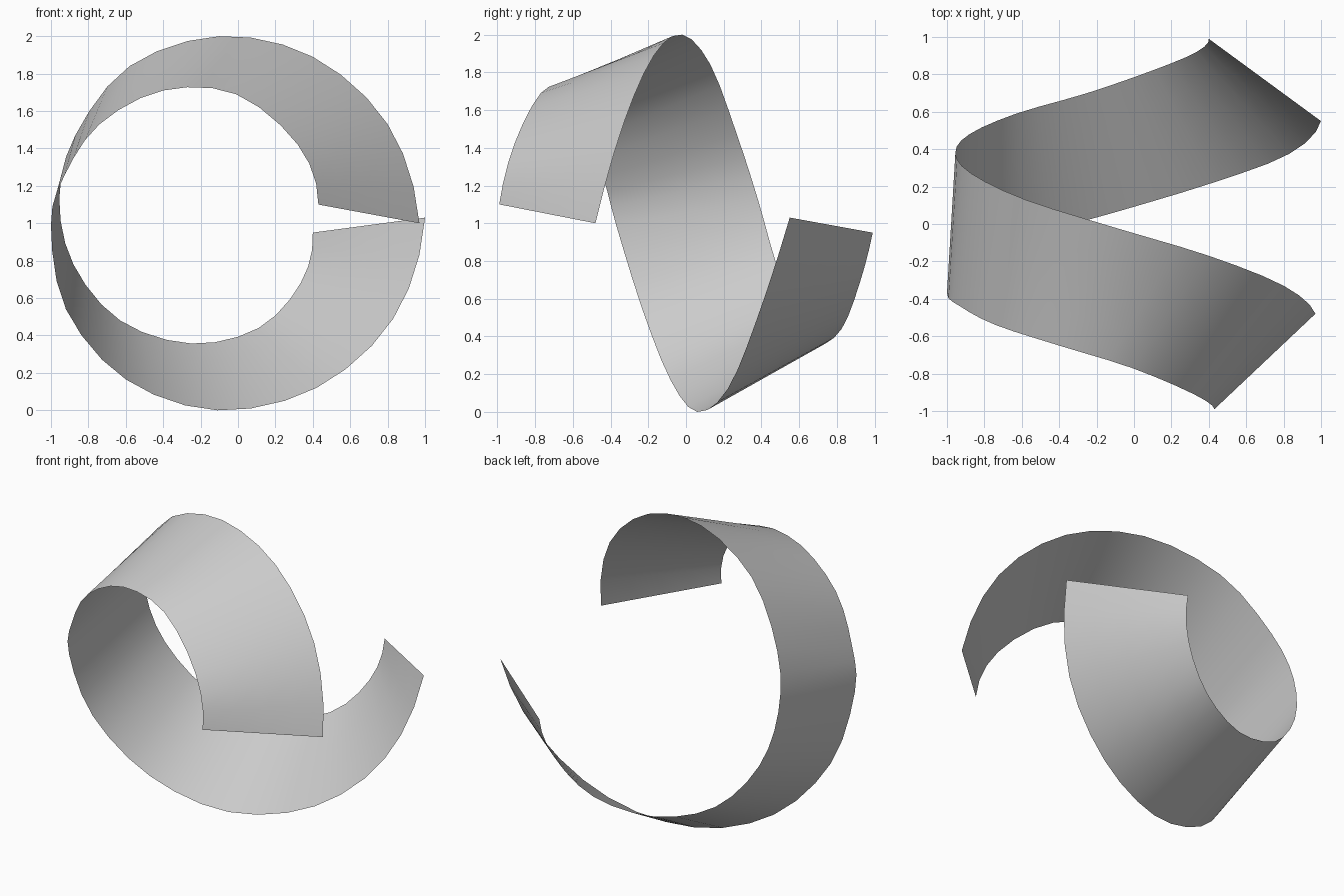
import bpy
import bmesh
from mathutils import Vector

# Remove the default cube
default_cube = bpy.data.objects.get("Cube")
if default_cube:
    bpy.data.objects.remove(default_cube, do_unlink=True)

STEPS = 3   # segments between neighbouring guide points
ACROSS = 4  # faces across the width of the band

# Guide points of the two rims, from the front end over the top to the back end
front_rim = [
    (.43, -.99, 1.1), (.32, -.91, 1.42), (-.01, -.77, 1.69), (-.4, -.65, 1.71),
    (-.74, -.54, 1.53), (-.93, -.44, 1.25), (-1, -.37, .99), (-.92, -.23, .54),
    (-.6, -.08, .165), (-.11, .06, 0), (.42, .22, .12), (.83, .375, .49),
    (1, .55, 1.03),
]
back_rim = [
    (.97, -.48, 1), (.8, -.33, 1.53), (.4, -.17, 1.89), (-.1, -.02, 2),
    (-.58, .13, 1.84), (-.87, .27, 1.47), (-.955, .38, 1.13), (-.88, .48, .78),
    (-.63, .59, .48), (-.25, .7, .357), (.11, .825, .44), (.335, .92, .68),
    (.4, .99, .95),
]


def smooth_path(guide):
    """Sample a smooth curve that passes through every guide point."""
    points = [Vector(p) for p in guide]
    # Extend both ends so that the curvature carries on to the tips
    before = 3 * points[0] - 3 * points[1] + points[2]
    after = 3 * points[-1] - 3 * points[-2] + points[-3]
    padded = [before] + points + [after]
    path = []
    for i in range(len(points) - 1):
        p, start, end, q = padded[i:i + 4]
        tangent_in = (end - p) / 2
        tangent_out = (q - start) / 2
        for step in range(STEPS):
            t = step / STEPS
            blend = t * t * (3 - 2 * t)
            path.append(start.lerp(end, blend)
                        + tangent_in * t * (1 - t) ** 2
                        - tangent_out * t * t * (1 - t))
    path.append(points[-1])
    return path


def make_material(name, colour):
    material = bpy.data.materials.new(name)
    material.use_nodes = True
    material.diffuse_color = colour
    shader = material.node_tree.nodes["Principled BSDF"]
    shader.inputs["Base Color"].default_value = colour
    return material


# Twisted band: straight rungs between the two rims, joined into a strip
bm = bmesh.new()
rungs = []
for front, back in zip(smooth_path(front_rim), smooth_path(back_rim)):
    rungs.append([bm.verts.new(front.lerp(back, k / ACROSS))
                  for k in range(ACROSS + 1)])
for rung, following in zip(rungs, rungs[1:]):
    for k in range(ACROSS):
        face = bm.faces.new((rung[k], rung[k + 1],
                             following[k + 1], following[k]))
        face.smooth = True

mesh = bpy.data.meshes.new("twisted_band")
bm.to_mesh(mesh)
bm.free()
mesh.materials.append(make_material("light_grey", (.6, .6, .6, 1)))
band = bpy.data.objects.new("twisted_band", mesh)
bpy.context.collection.objects.link(band)
